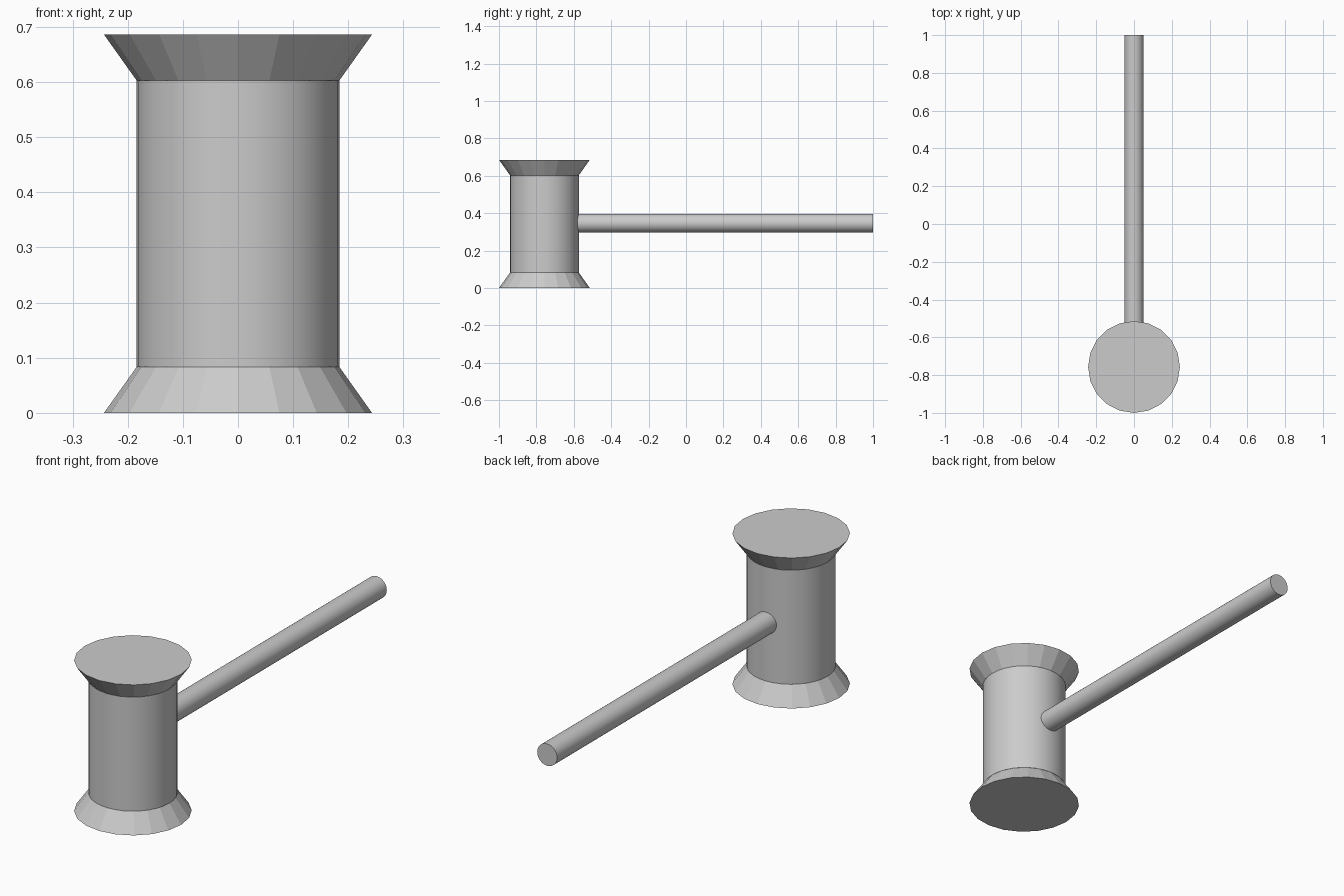
import bpy
from math import pi

if "Cube" in bpy.data.objects:
    bpy.data.objects.remove(bpy.data.objects["Cube"])

HEAD_Y = -0.757


def cone(name, r_low, r_high, z_low, z_high, sides):
    """Upright cone or cylinder on the head axis."""
    bpy.ops.mesh.primitive_cone_add(
        vertices=sides, radius1=r_low, radius2=r_high, depth=z_high - z_low,
        location=(0, HEAD_Y, (z_low + z_high) / 2))
    obj = bpy.context.object
    obj.name = name
    return obj


# Flared striking faces, low-poly and flat shaded
cone("lower_face", 0.243, 0.184, 0.0, 0.083, 20)
cone("upper_face", 0.184, 0.243, 0.603, 0.686, 20)

# Smooth round head between the faces
cone("head", 0.184, 0.184, 0.083, 0.603, 32)
bpy.ops.object.shade_smooth_by_angle()

# Long handle running back from the head
start, end = -0.6, 1.0
bpy.ops.mesh.primitive_cylinder_add(
    vertices=32, radius=0.05, depth=end - start,
    location=(0, (start + end) / 2, 0.347), rotation=(pi / 2, 0, 0))
bpy.context.object.name = "handle"
bpy.ops.object.shade_smooth_by_angle()
